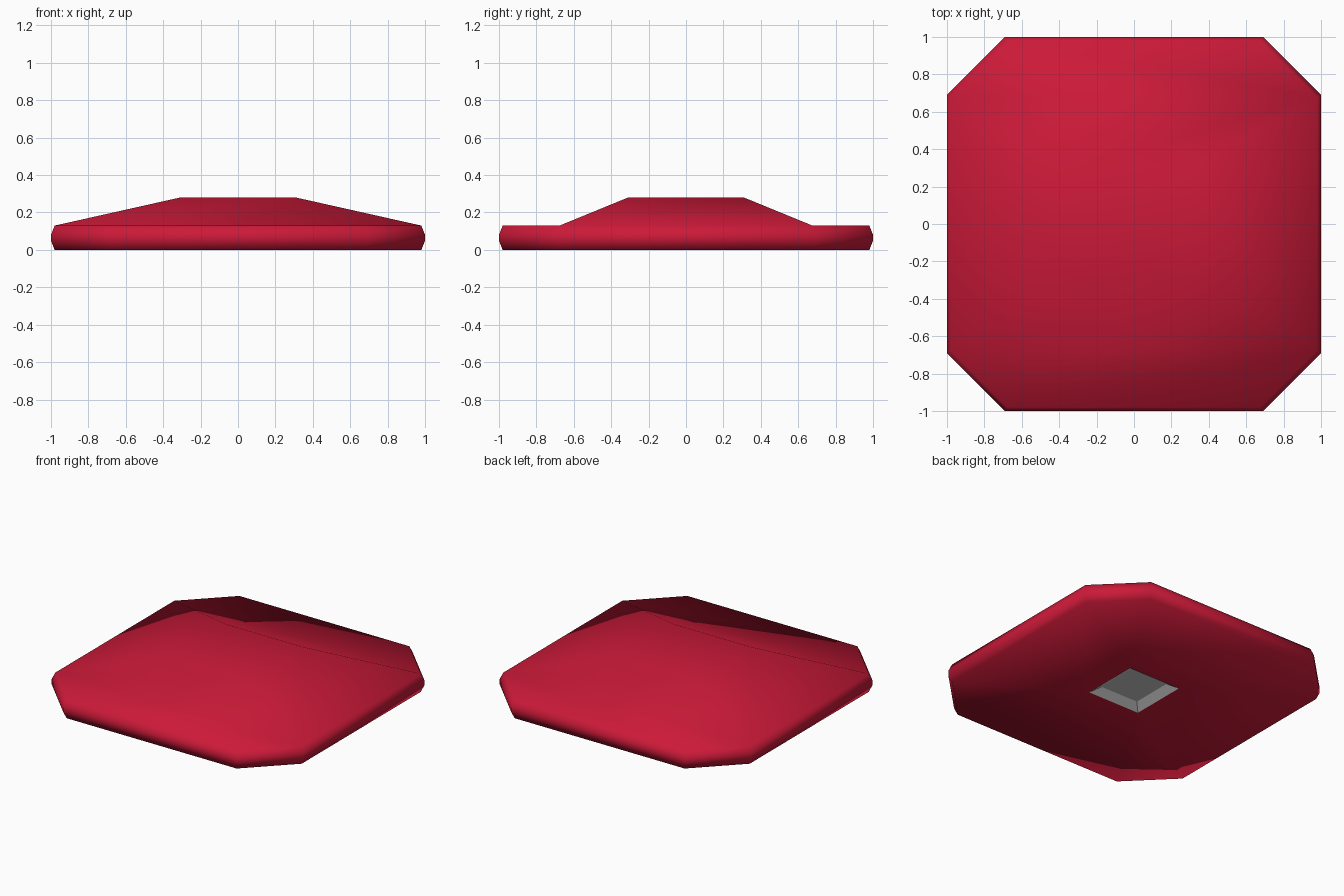
import bpy, bmesh

if "Cube" in bpy.data.objects:
    bpy.data.objects.remove(bpy.data.objects["Cube"])


def material(name, rgb):
    m = bpy.data.materials.new(name)
    m.diffuse_color = (*rgb, 1)
    m.use_nodes = True
    m.node_tree.nodes["Principled BSDF"].inputs["Base Color"].default_value = m.diffuse_color
    return m


def square_ring(bm, h, z):
    # corners: left-front, right-front, right-back, left-back
    return [bm.verts.new((x * h, y * h, z)) for x, y in ((-1, -1), (1, -1), (1, 1), (-1, 1))]


def octagon_ring(bm, r, z):
    # starts at the front edge, counter-clockwise
    c = r * 0.69
    pts = ((-c, -r), (c, -r), (r, -c), (r, c), (c, r), (-c, r), (-r, c), (-r, -c))
    return [bm.verts.new((x, y, z)) for x, y in pts]


def bridge(bm, lower, upper):
    n = len(lower)
    for i in range(n):
        j = (i + 1) % n
        bm.faces.new((lower[i], lower[j], upper[j], upper[i]))


def finish(bm, name, smooth, mat=None):
    for f in bm.faces:
        f.smooth = smooth
    me = bpy.data.meshes.new(name)
    bm.to_mesh(me)
    bm.free()
    ob = bpy.data.objects.new(name, me)
    bpy.context.collection.objects.link(ob)
    if mat:
        me.materials.append(mat)
    return ob


HOLE = 0.207

# Red cover: bevelled octagonal rim
bm = bmesh.new()
rings = [octagon_ring(bm, r, z) for r, z in ((0.98, 0), (1, 0.05), (1, 0.08), (0.98, 0.13))]
for a, b in zip(rings, rings[1:]):
    bridge(bm, a, b)

# Roof: flat strips at front and back, four slopes, flat crown
o = rings[-1]
crown = square_ring(bm, 0.31, 0.28)
bm.faces.new((o[0], o[1], o[2], o[7]))
bm.faces.new((o[3], o[4], o[5], o[6]))
bridge(bm, (o[7], o[2], o[3], o[6]), crown)
bm.faces.new(crown)

# Underside around the square opening
o = rings[0]
hole = square_ring(bm, HOLE, 0)
for k in range(4):
    n = (k + 1) % 4
    bm.faces.new((hole[k], hole[n], o[2 * k + 1], o[2 * k]))
    bm.faces.new((hole[n], o[(2 * k + 2) % 8], o[2 * k + 1]))
finish(bm, "cover", True, material("red", (0.6, 0.01, 0.04)))

# Grey recessed socket in the underside
bm = bmesh.new()
mouth = square_ring(bm, HOLE, 0)
floor = square_ring(bm, 0.15, 0.038)
for i in range(4):
    j = (i + 1) % 4
    bm.faces.new((mouth[j], mouth[i], floor[i], floor[j]))
bm.faces.new(floor[::-1])
finish(bm, "socket", False)
